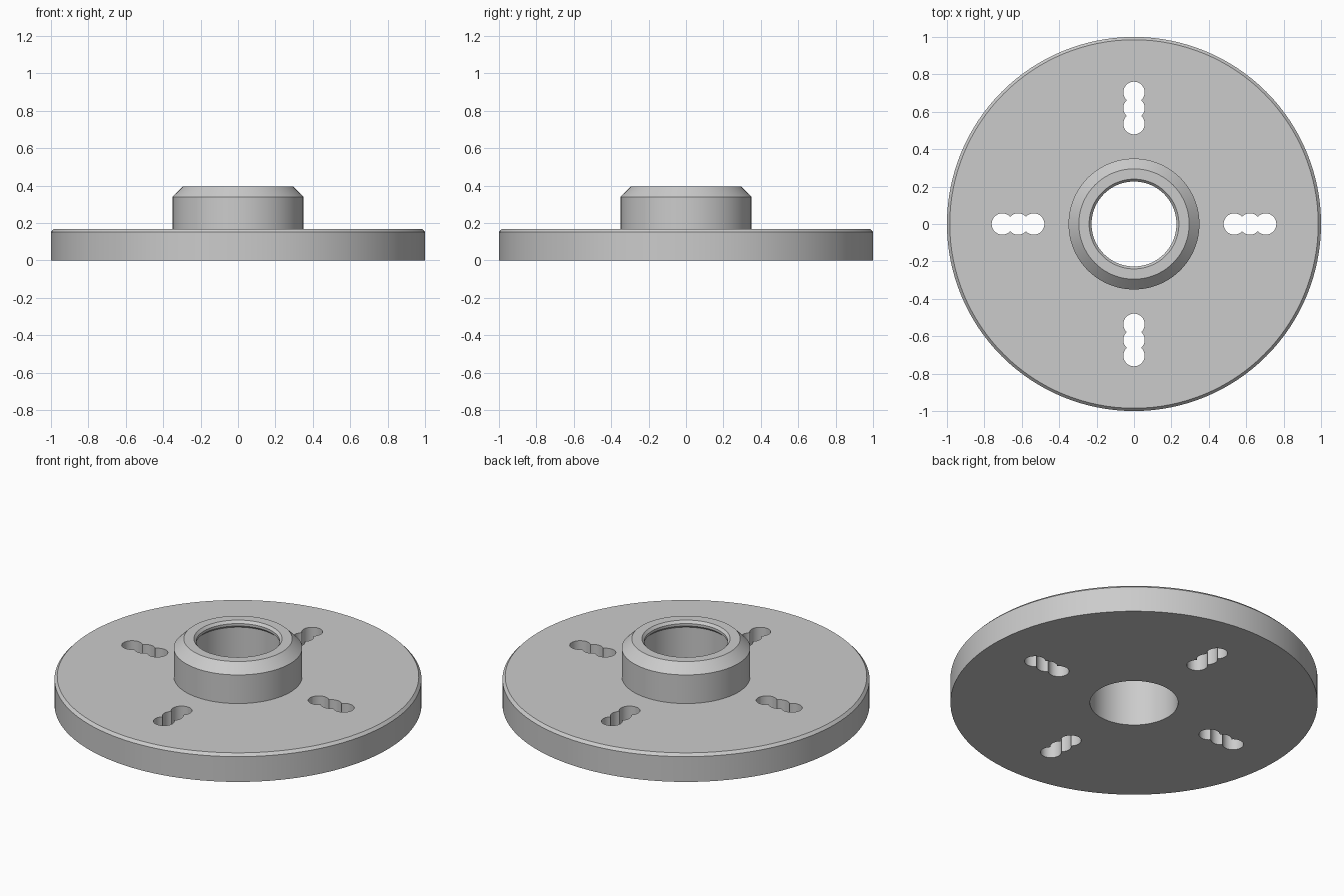
import bpy
import bmesh
from math import acos, cos, sin, pi, radians, tau

if "Cube" in bpy.data.objects:
    bpy.data.objects.remove(bpy.data.objects["Cube"], do_unlink=True)

grey = bpy.data.materials.new("plain grey")
grey.use_nodes = True
grey.diffuse_color = (0.6, 0.6, 0.6, 1)
grey.node_tree.nodes["Principled BSDF"].inputs["Base Color"].default_value = (0.6, 0.6, 0.6, 1)


def add_object(name, bm):
    bmesh.ops.recalc_face_normals(bm, faces=bm.faces)
    mesh = bpy.data.meshes.new(name)
    bm.to_mesh(mesh)
    bm.free()
    mesh.materials.append(grey)
    obj = bpy.data.objects.new(name, mesh)
    bpy.context.collection.objects.link(obj)
    return obj


def lathe(name, profile, segments):
    """Closed (radius, height) profile turned around the z axis."""
    bm = bmesh.new()
    rings = [[bm.verts.new((r * cos(tau * s / segments), r * sin(tau * s / segments), z))
              for r, z in profile] for s in range(segments)]
    for s, ring in enumerate(rings):
        after = rings[(s + 1) % segments]
        for i in range(len(profile)):
            j = (i + 1) % len(profile)
            bm.faces.new((ring[i], after[i], after[j], ring[j]))
    return add_object(name, bm)


def slot_outline(center, pitch, radius, steps=12):
    """Outline of three overlapping circles in a row along x."""
    a = acos(pitch / 2 / radius)
    arcs = [(center + pitch, a - pi, pi - a, 2 * steps),
            (center, a, pi - a, steps),
            (center - pitch, a, tau - a, 2 * steps),
            (center, pi + a, tau - a, steps)]
    return [(cx + radius * cos(t0 + (t1 - t0) * k / n), radius * sin(t0 + (t1 - t0) * k / n))
            for cx, t0, t1, n in arcs for k in range(n)]


# Disc and hub: base, bevelled rim, hub with bevelled top, bore with a small lip
flange = lathe("flange", [
    (0.24, 0), (1, 0), (1, 0.152), (0.985, 0.168),
    (0.35, 0.168), (0.35, 0.34), (0.295, 0.395),
    (0.24, 0.395), (0.227, 0.38), (0.227, 0.365), (0.24, 0.352)], 128)

# Four radial slots
bm = bmesh.new()
for quarter in range(4):
    c, s = cos(quarter * pi / 2), sin(quarter * pi / 2)
    base = bm.faces.new([bm.verts.new((x * c - y * s, x * s + y * c, -0.1))
                         for x, y in slot_outline(0.62, 0.084, 0.057)])
    extruded = bmesh.ops.extrude_face_region(bm, geom=[base], use_keep_orig=True)
    top = [v for v in extruded["geom"] if isinstance(v, bmesh.types.BMVert)]
    bmesh.ops.translate(bm, verts=top, vec=(0, 0, 0.4))
cutter = add_object("slot_cutter", bm)
cutter.hide_render = True

cut = flange.modifiers.new("slots", 'BOOLEAN')
cut.operation = 'DIFFERENCE'
cut.solver = 'EXACT'
cut.object = cutter

bpy.ops.object.select_all(action='DESELECT')
bpy.context.view_layer.objects.active = flange
flange.select_set(True)
bpy.ops.object.modifier_apply(modifier=cut.name)
bpy.data.objects.remove(cutter, do_unlink=True)
bpy.ops.object.shade_smooth_by_angle(angle=radians(30))
